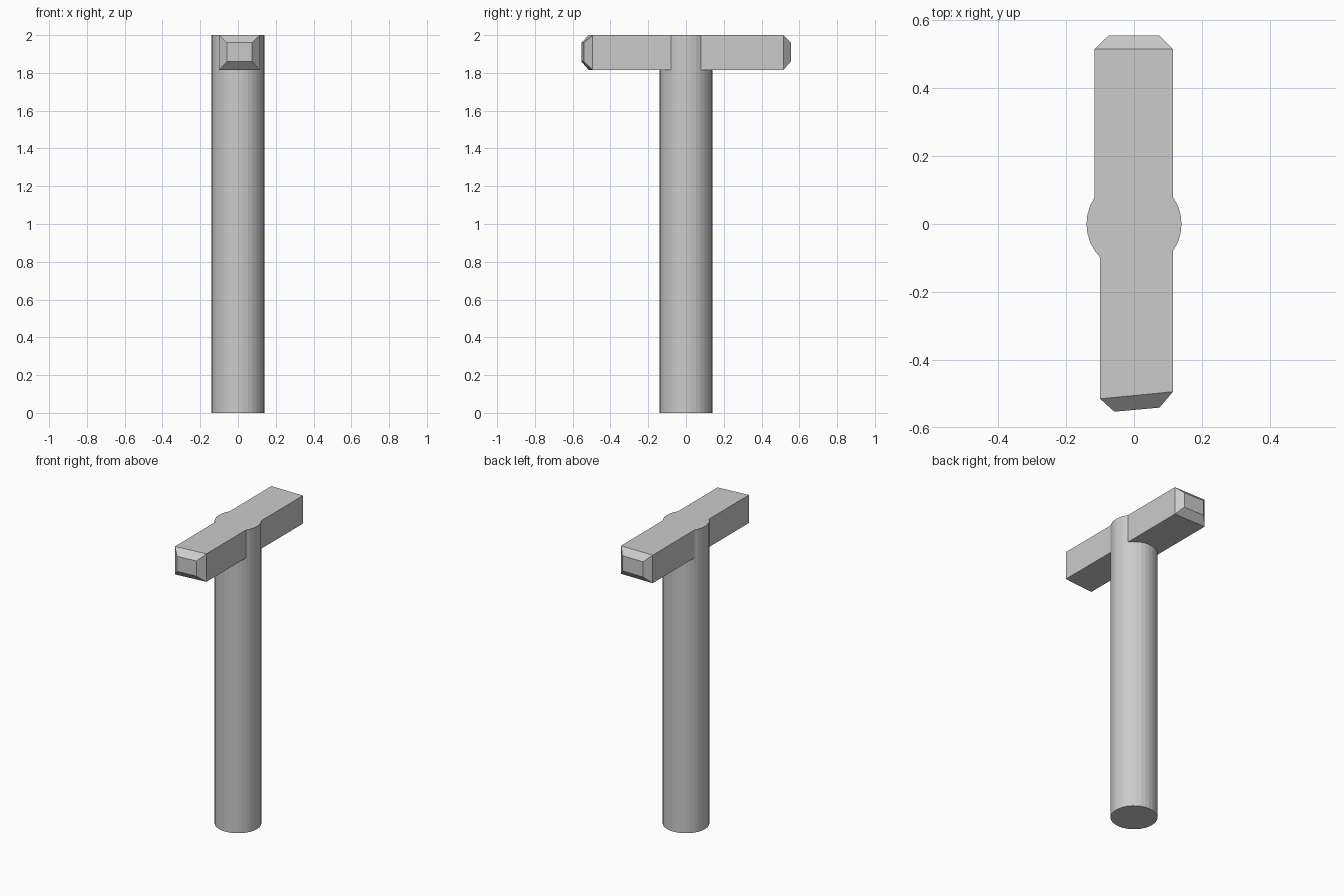
import bpy, bmesh

if "Cube" in bpy.data.objects:
    bpy.data.objects.remove(bpy.data.objects["Cube"])

# Handle: round post, full height
bpy.ops.mesh.primitive_cylinder_add(vertices=32, radius=0.14, depth=2, location=(0, 0, 1))
hammer = bpy.context.object
hammer.name = "hammer"

# Head: rectangular cross-sections lofted along y
# (x left, x right, y at left, y at right, z low, z high)
sections = [
    (-0.058, 0.075, -0.553, -0.541, 1.86, 1.96),   # front striking face
    (-0.10, 0.115, -0.515, -0.494, 1.815, 2.0),    # front bevel
    (-0.10, 0.115, -0.01, -0.01, 1.815, 2.0),      # step hidden in the post
    (-0.117, 0.115, 0.01, 0.01, 1.815, 2.0),
    (-0.117, 0.115, 0.515, 0.515, 1.815, 2.0),     # rear bevel
    (-0.075, 0.075, 0.555, 0.555, 1.86, 1.96),     # rear striking face
]
bm = bmesh.new()
rings = []
for xl, xr, yl, yr, lo, hi in sections:
    corners = [(xl, yl, lo), (xr, yr, lo), (xr, yr, hi), (xl, yl, hi)]
    rings.append([bm.verts.new(c) for c in corners])
for a, b in zip(rings, rings[1:]):
    for i in range(4):
        j = (i + 1) % 4
        bm.faces.new((a[i], a[j], b[j], b[i]))
bm.faces.new(rings[0])
bm.faces.new(rings[-1])
bmesh.ops.recalc_face_normals(bm, faces=bm.faces)
mesh = bpy.data.meshes.new("head")
bm.to_mesh(mesh)
bm.free()
head = bpy.data.objects.new("head", mesh)
bpy.context.collection.objects.link(head)

# Fuse head and handle into one solid with a flush top
union = hammer.modifiers.new("fuse_head", 'BOOLEAN')
union.operation = 'UNION'
union.solver = 'EXACT'
union.object = head
bpy.context.view_layer.objects.active = hammer
bpy.ops.object.modifier_apply(modifier=union.name)
bpy.data.objects.remove(head)
